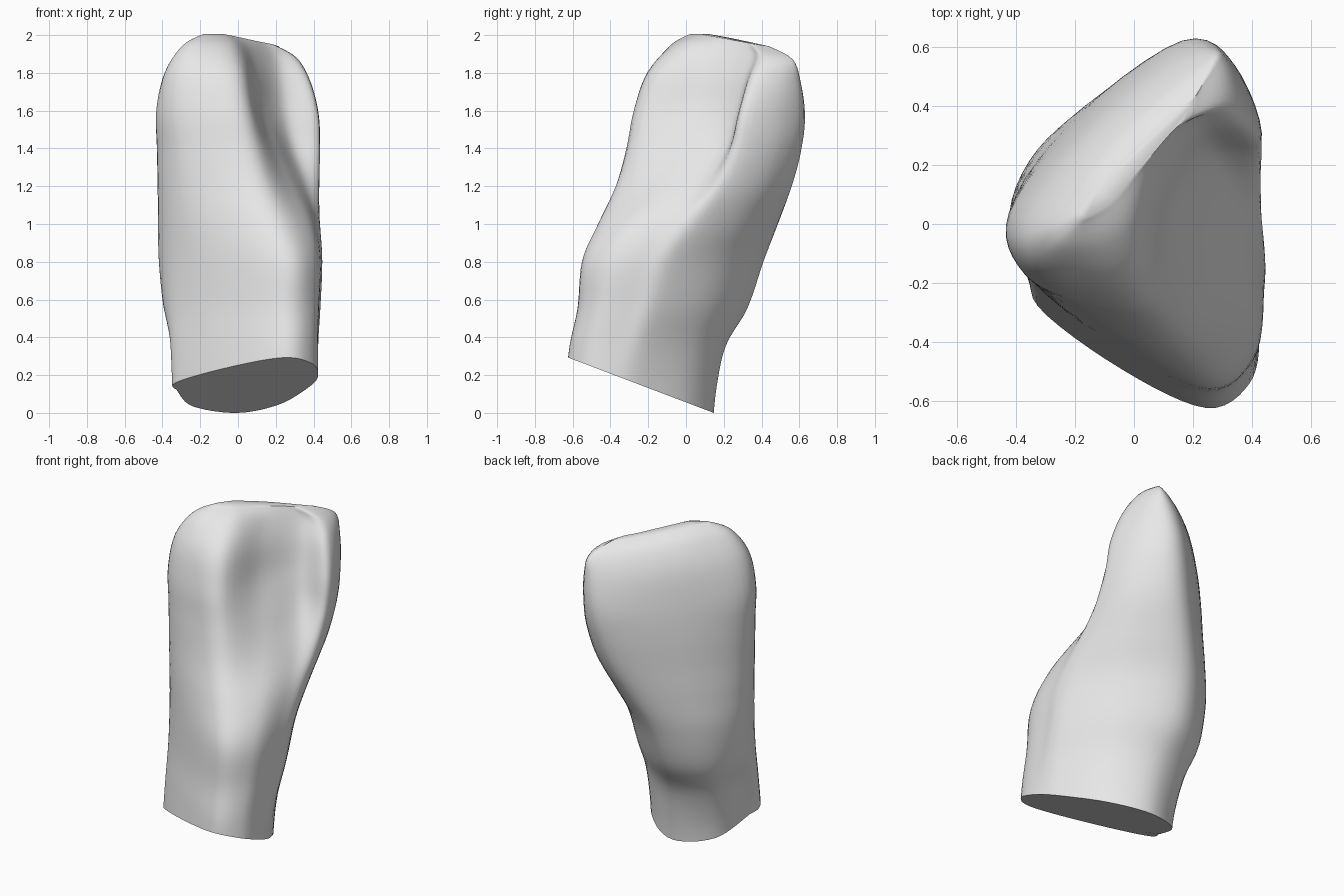
import bpy
import bmesh
import math
from mathutils import Vector

cube = bpy.data.objects.get("Cube")
if cube:
    bpy.data.objects.remove(cube, do_unlink=True)


def spline(points, steps, closed):
    """Catmull-Rom curve through rows of numbers."""
    n = len(points)
    pick = (lambda i: points[i % n]) if closed else (lambda i: points[max(0, min(n - 1, i))])
    out = []
    for i in range(n if closed else n - 1):
        quad = [pick(i + k) for k in (-1, 0, 1, 2)]
        for s in range(steps):
            t = s / steps
            out.append([0.5 * (2 * b + (c - a) * t + (2 * a - 5 * b + 4 * c - d) * t * t
                               + (3 * b - a - 3 * c + d) * t ** 3)
                        for a, b, c, d in zip(*quad)])
    if not closed:
        out.append(list(points[-1]))
    return out


# Levels from root to biting edge: height, left end, right end, outer face,
# corner rounding, depth of left and right ends,
# then inner face: left ridge, middle, valley, right ridge
LEVELS = [
    (-0.10, -0.43, 0.17, -0.20, 0.10, -0.02, 0.14, 0.63, 0.67, 0.58, 0.42),
    (0.12, -0.43, 0.18, -0.22, 0.10, -0.03, 0.13, 0.62, 0.67, 0.58, 0.42),
    (0.35, -0.41, 0.21, -0.28, 0.11, -0.06, 0.10, 0.61, 0.65, 0.55, 0.42),
    (0.55, -0.39, 0.27, -0.37, 0.10, -0.08, 0.06, 0.58, 0.62, 0.51, 0.39),
    (0.80, -0.38, 0.34, -0.41, 0.09, -0.09, 0.00, 0.57, 0.59, 0.47, 0.34),
    (1.00, -0.38, 0.44, -0.41, 0.08, -0.10, -0.04, 0.47, 0.48, 0.36, 0.25),
    (1.20, -0.38, 0.54, -0.40, 0.07, -0.12, -0.08, 0.35, 0.30, 0.20, 0.17),
    (1.40, -0.38, 0.60, -0.39, 0.06, -0.13, -0.11, 0.27, 0.16, 0.06, 0.12),
    (1.60, -0.38, 0.62, -0.37, 0.05, -0.15, -0.13, 0.21, 0.05, -0.01, 0.09),
    (1.80, -0.34, 0.62, -0.33, 0.05, -0.16, -0.15, 0.13, -0.01, -0.06, 0.02),
    (1.94, -0.24, 0.59, -0.26, 0.04, -0.15, -0.17, 0.00, -0.08, -0.11, -0.07),
    (2.00, -0.11, 0.45, -0.18, 0.02, -0.14, -0.16, -0.11, -0.12, -0.13, -0.13),
]


def cross_section(level):
    """Closed outline of one level, turned to lie diagonally."""
    z, left, right, outer, rise, end_l, end_r, ridge_l, middle, valley, ridge_r = level
    w = right - left
    outline = [
        (left + 0.50 * w, outer), (right - 1.2 * rise * w, outer + rise), (right, end_r),
        (left + 0.89 * w, ridge_r), (left + 0.74 * w, valley),
        (left + 0.51 * w, middle), (left + 0.24 * w, ridge_l),
        (left + 0.07 * w, 0.45 * end_l + 0.55 * ridge_l),
        (left, end_l), (left + (0.05 + 1.1 * rise) * w, outer + rise),
    ]
    r = math.sqrt(0.5)
    tilt = max(0, min(1, (z - 1.4) / 0.6))
    return [Vector((r * (u + v), r * (u - v), z - 0.14 * tilt * max(0, u)))
            for u, v in spline(outline, 6, True)]


# Loft the crown and root through the levels
bm = bmesh.new()
rings = [[bm.verts.new(p) for p in cross_section(lv)] for lv in spline(LEVELS, 5, False)]
for low, high in zip(rings, rings[1:]):
    for i in range(len(low)):
        j = (i + 1) % len(low)
        bm.faces.new((low[i], low[j], high[j], high[i]))

# Close the biting edge
top = rings[-1]
bmesh.ops.holes_fill(bm, edges=[bm.edges.get((top[i - 1], top[i])) for i in range(len(top))],
                     sides=0)

# Slanted cut across the root
bmesh.ops.bisect_plane(bm, geom=bm.verts[:] + bm.edges[:] + bm.faces[:],
                       plane_co=(0, 0, 0.05), plane_no=(0, 0.38, 1), clear_inner=True)
bmesh.ops.remove_doubles(bm, verts=bm.verts[:], dist=0.006)
bmesh.ops.holes_fill(bm, edges=[e for e in bm.edges if e.is_boundary], sides=0)
bmesh.ops.recalc_face_normals(bm, faces=bm.faces[:])

# Stand it on the floor
lowest = min(v.co.z for v in bm.verts)
bmesh.ops.translate(bm, verts=bm.verts[:], vec=(0, 0, -lowest))

mesh = bpy.data.meshes.new("incisor_tooth")
bm.to_mesh(mesh)
bm.free()
tooth = bpy.data.objects.new("incisor_tooth", mesh)
bpy.context.collection.objects.link(tooth)

# Plain enamel colour
enamel = bpy.data.materials.new("pale_grey_enamel")
enamel.use_nodes = True
colour = (0.8, 0.8, 0.8, 1)
enamel.diffuse_color = colour
enamel.node_tree.nodes["Principled BSDF"].inputs["Base Color"].default_value = colour
mesh.materials.append(enamel)

bpy.context.view_layer.objects.active = tooth
tooth.select_set(True)
bpy.ops.object.shade_smooth_by_angle(angle=math.radians(55))
